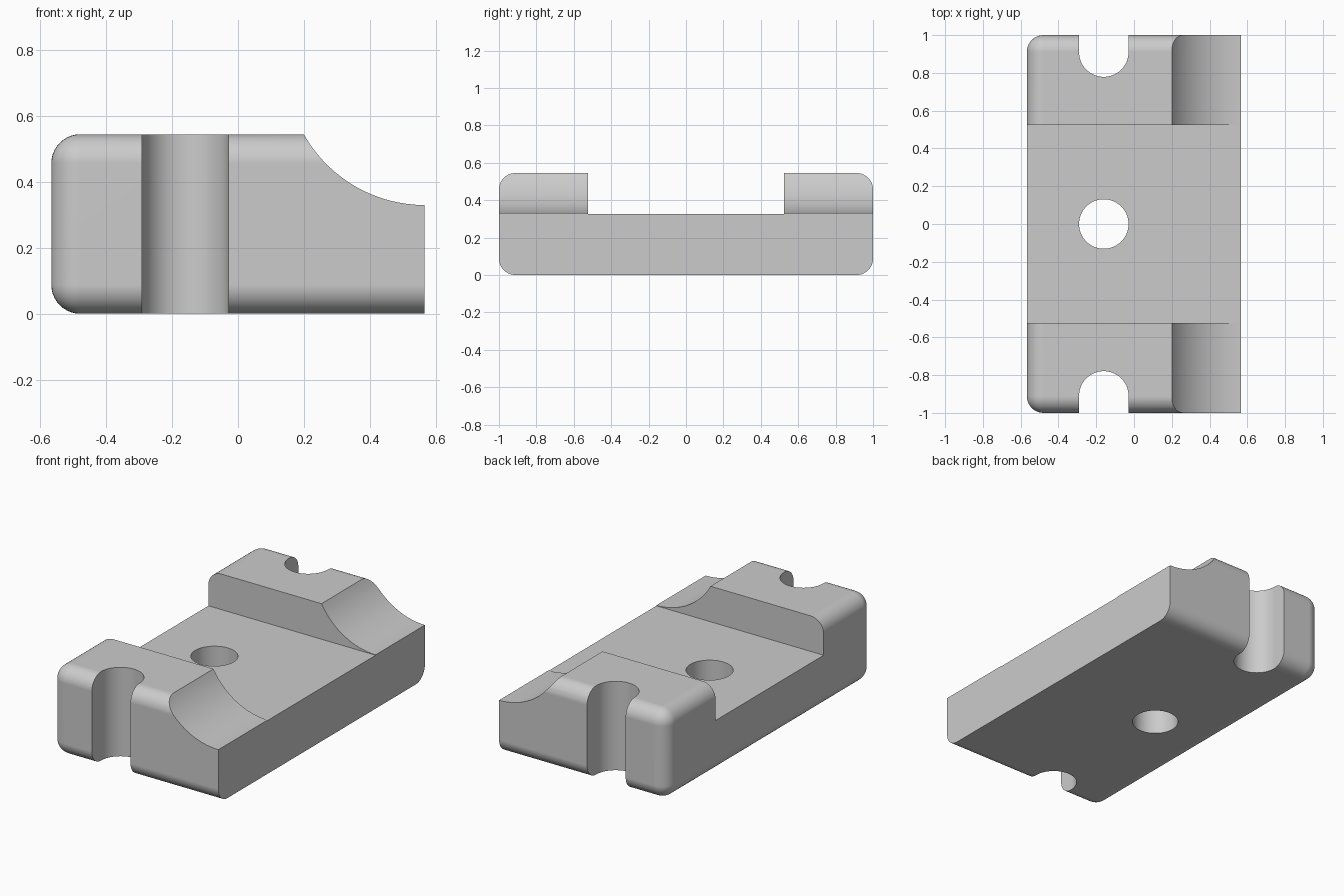
import bpy, bmesh
from math import sin, cos, pi, radians
from mathutils import Vector

if "Cube" in bpy.data.objects:
    bpy.data.objects.remove(bpy.data.objects["Cube"])

HALF_X, HALF_Y, HEIGHT = 0.567, 1.0, 0.545
FILLET = 0.088
FLOOR = 0.327            # channel floor height
CHANNEL = 0.523          # channel half width
HOLE_X, HOLE_R = -0.16, 0.131
SLOT_Y = 0.91            # centre of each slot's round end
SCOOP_R, SCOOP_LOW = 0.421, 0.33

grey = bpy.data.materials.new("plain grey")
grey.use_nodes = True
colour = (0.6, 0.6, 0.6, 1)
grey.diffuse_color = colour
grey.node_tree.nodes["Principled BSDF"].inputs["Base Color"].default_value = colour


def add_object(name, bm):
    bmesh.ops.recalc_face_normals(bm, faces=bm.faces)
    mesh = bpy.data.meshes.new(name)
    bm.to_mesh(mesh)
    bm.free()
    mesh.materials.append(grey)
    obj = bpy.data.objects.new(name, mesh)
    bpy.context.collection.objects.link(obj)
    return obj


def prism(name, outline, sweep):
    """Extrude a closed outline of 3D points along a vector."""
    bm = bmesh.new()
    face = bm.faces.new([bm.verts.new(p) for p in outline])
    new = bmesh.ops.extrude_face_region(bm, geom=[face])["geom"]
    verts = [g for g in new if isinstance(g, bmesh.types.BMVert)]
    bmesh.ops.translate(bm, verts=verts, vec=Vector(sweep))
    return add_object(name, bm)


def arc(radius, start, end, steps):
    return [(radius * cos(start + (end - start) * i / steps),
             radius * sin(start + (end - start) * i / steps))
            for i in range(steps + 1)]


# Block, rounded everywhere except around its right-hand end face
bm = bmesh.new()
bmesh.ops.create_cube(bm, size=1)
for v in bm.verts:
    v.co = (v.co.x * 2 * HALF_X, v.co.y * 2 * HALF_Y, (v.co.z + 0.5) * HEIGHT)
edges = [e for e in bm.edges if min(v.co.x for v in e.verts) < 0]
bmesh.ops.bevel(bm, geom=edges, offset=FILLET, segments=10, profile=0.5,
                affect='EDGES', clamp_overlap=True)
block = add_object("mounting_block", bm)

# Channel across the top
cutters = [prism("channel_cutter",
                 [(-1, -CHANNEL, FLOOR), (-1, CHANNEL, FLOOR),
                  (-1, CHANNEL, 1), (-1, -CHANNEL, 1)], (2, 0, 0))]

# Concave scoop along the right-hand top edge
scoop_z = SCOOP_LOW + SCOOP_R
cutters.append(prism("scoop_cutter",
                     [(HALF_X + x, -1.2, scoop_z + z)
                      for x, z in arc(SCOOP_R, 0, 2 * pi, 96)[:-1]], (0, 2.4, 0)))

# Central hole
cutters.append(prism("hole_cutter",
                     [(HOLE_X + x, y, -0.2)
                      for x, y in arc(HOLE_R, 0, 2 * pi, 64)[:-1]], (0, 0, 1)))

# Open slot at each end
for side, label in ((-1, "front"), (1, "back")):
    outline = [(HOLE_X + x, side * (SLOT_Y - y), -0.2)
               for x, y in arc(HOLE_R, 0, pi, 32)]
    outline += [(HOLE_X - HOLE_R, side * 1.2, -0.2),
                (HOLE_X + HOLE_R, side * 1.2, -0.2)]
    cutters.append(prism(label + "_slot_cutter", outline, (0, 0, 1)))

bpy.ops.object.select_all(action='DESELECT')
block.select_set(True)
bpy.context.view_layer.objects.active = block
for cutter in cutters:
    mod = block.modifiers.new(cutter.name, 'BOOLEAN')
    mod.operation = 'DIFFERENCE'
    mod.solver = 'EXACT'
    mod.object = cutter
    bpy.ops.object.modifier_apply(modifier=mod.name)
    bpy.data.objects.remove(cutter)

# Smooth fillets and bores, crisp cut edges, flat large faces
bpy.ops.object.shade_smooth_by_angle(angle=radians(25))
weighted = block.modifiers.new("flat_faces", 'WEIGHTED_NORMAL')
weighted.keep_sharp = True
